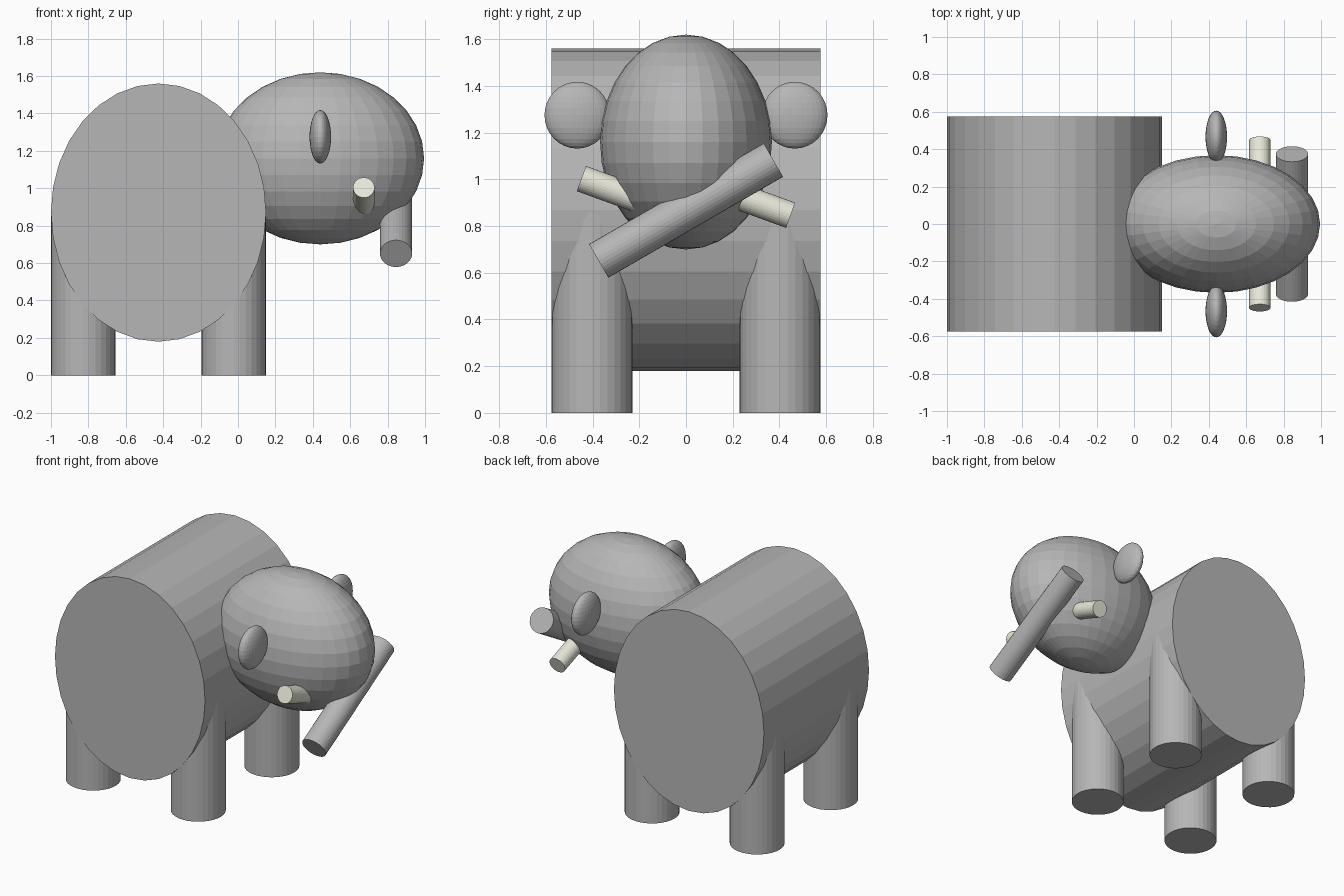
import bpy
from math import radians

cube = bpy.data.objects.get("Cube")
if cube:
    bpy.data.objects.remove(cube, do_unlink=True)


def make_material(name, colour):
    mat = bpy.data.materials.new(name)
    mat.use_nodes = True
    mat.diffuse_color = colour
    mat.node_tree.nodes["Principled BSDF"].inputs["Base Color"].default_value = colour
    return mat


grey = make_material("grey skin", (0.47, 0.47, 0.47, 1))
ivory = make_material("ivory", (0.87, 0.87, 0.76, 1))


def finish(name, half_size, tilt, mat):
    obj = bpy.context.object
    obj.name = name
    obj.scale = half_size
    obj.rotation_euler.x = radians(tilt)
    obj.data.materials.append(mat)
    return obj


def cylinder(name, centre, half_size, tilt=0, mat=grey):
    bpy.ops.mesh.primitive_cylinder_add(vertices=32, radius=1, depth=2, location=centre)
    return finish(name, half_size, tilt, mat)


def ellipsoid(name, centre, half_size, mat=grey):
    bpy.ops.mesh.primitive_uv_sphere_add(segments=32, ring_count=16, radius=1, location=centre)
    return finish(name, half_size, 0, mat)


# Barrel body lying across y, and the head
cylinder("body", (-0.425, 0, 0.87), (0.575, 0.69, 0.575), tilt=90)
ellipsoid("head", (0.44, 0, 1.16), (0.555, 0.368, 0.46))

# Slanted trunk crossing the face
cylinder("trunk", (0.845, 0, 0.867), (0.086, 0.083, 0.432), tilt=-60)

for side, s in (("left", 1), ("right", -1)):
    # Legs end inside the body
    for end, x in (("head_end", -0.0225), ("tail_end", -0.8275)):
        cylinder(f"{side}_{end}_leg", (x, s * 0.4025, 0.43), (0.1725, 0.1725, 0.43))
    # Ears, and tusks that both lean the same way
    ellipsoid(f"{side}_ear", (0.44, s * 0.466, 1.275), (0.0575, 0.14, 0.143))
    cylinder(f"{side}_tusk", (0.6725, s * 0.232, 0.925), (0.0575, 0.0575, 0.23),
             tilt=-110, mat=ivory)
